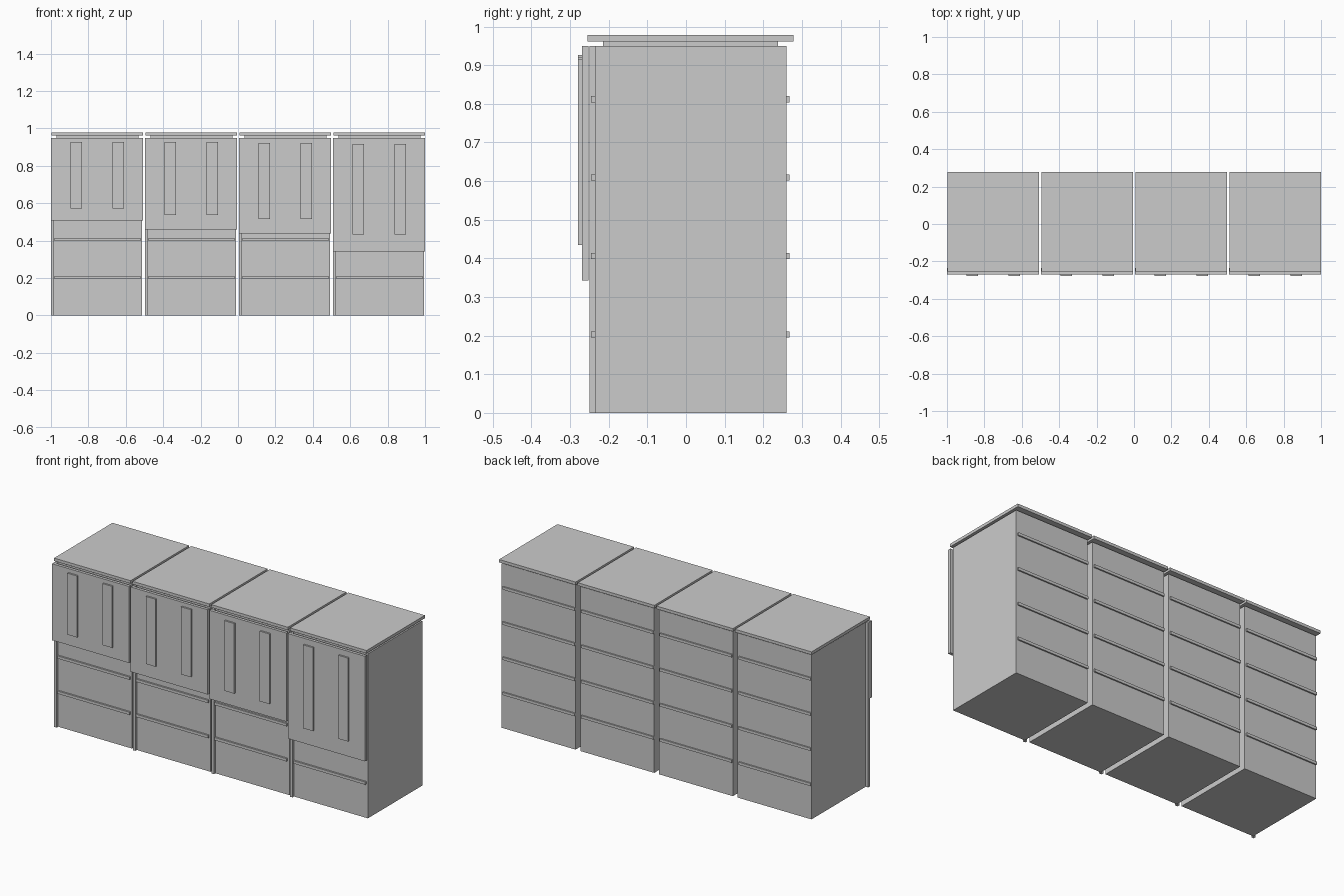
import bpy
import bmesh
from mathutils import Matrix, Vector

cube = bpy.data.objects.get("Cube")
if cube:
    bpy.data.objects.remove(cube, do_unlink=True)

# Single flat grey
grey = bpy.data.materials.new("light_grey")
grey.use_nodes = True
colour = (0.6, 0.6, 0.6, 1)
grey.diffuse_color = colour
grey.node_tree.nodes["Principled BSDF"].inputs["Base Color"].default_value = colour


def box(name, x, y, z):
    """Box between (min, max) pairs on each axis."""
    low, high = (Vector(c) for c in zip(x, y, z))
    bm = bmesh.new()
    matrix = Matrix.Translation((low + high) / 2) @ Matrix.Diagonal((*(high - low), 1))
    bmesh.ops.create_cube(bm, size=1, matrix=matrix)
    mesh = bpy.data.meshes.new(name)
    bm.to_mesh(mesh)
    bm.free()
    mesh.materials.append(grey)
    obj = bpy.data.objects.new(name, mesh)
    bpy.context.collection.objects.link(obj)
    return obj


PITCH, WIDTH = 0.5025, 0.4925
BODY_TOP = 0.95
# Door bottom, handle bottom and handle top for each unit
DOORS = [(0.508, 0.572, 0.927), (0.46, 0.537, 0.927),
         (0.438, 0.516, 0.921), (0.343, 0.434, 0.916)]

for i, (door_low, handle_low, handle_high) in enumerate(DOORS):
    left = -1 + PITCH * i
    n = f"_{i + 1}"

    def span(a, b):
        return (left + a, left + b)

    # Carcass and the thin post beside its front edge
    box("cabinet_body" + n, span(0.016, 0.488), (-0.236, 0.26), (0, BODY_TOP))
    box("front_post" + n, span(0, 0.016), (-0.25, -0.235), (0, BODY_TOP))

    # Shelves poking out at the front and back
    for k in range(1, 5):
        z = 0.203 * k
        box(f"shelf{n}_{k}", span(0.018, 0.478), (-0.246, 0.268), (z - 0.008, z + 0.008))

    # Worktop on a recessed spacer
    box("top_spacer" + n, span(0.03, 0.468), (-0.215, 0.238), (BODY_TOP, 0.961))
    box("worktop" + n, span(0.003, WIDTH), (-0.255, 0.278), (0.961, 0.978))

    # Door with two long flat handles
    box("door" + n, span(0, WIDTH), (-0.269, -0.252), (door_low, BODY_TOP))
    for side, x in (("right", 0.104), ("left", 0.329)):
        box(f"{side}_handle{n}", span(x, x + 0.062), (-0.279, -0.269),
            (handle_low, handle_high))
